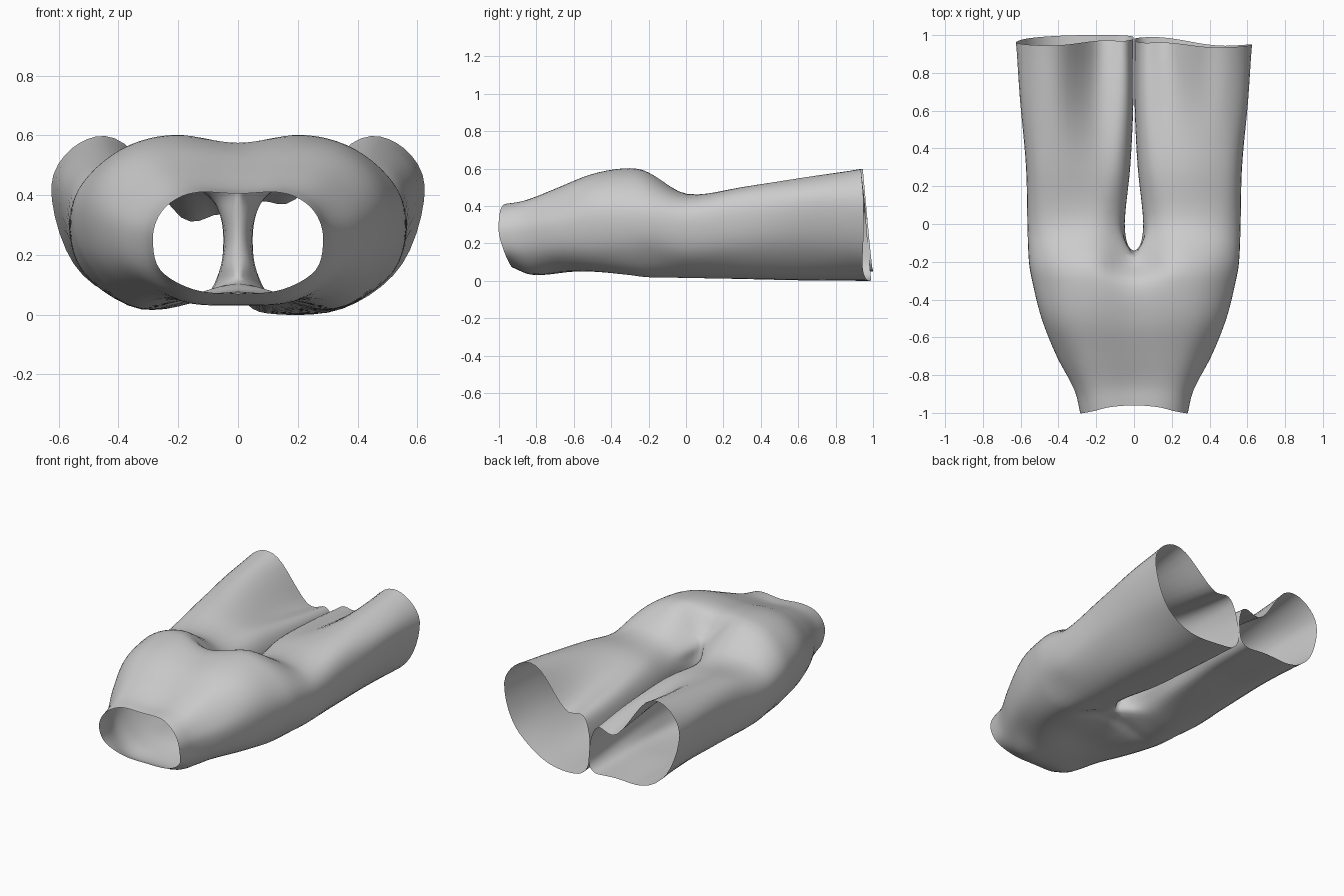
import bpy, bmesh
from mathutils import Vector

if "Cube" in bpy.data.objects:
    bpy.data.objects.remove(bpy.data.objects["Cube"])

# Cross-sections of the right half: (x, z) from top centre round the outside to bottom centre
HIPS = {
    -1.0: [(0, .405), (.13, .41), (.21, .385), (.265, .33), (.285, .25), (.26, .15), (.15, .085), (0, .07)],
    -.88: [(0, .42), (.15, .43), (.24, .405), (.295, .34), (.315, .26), (.29, .14), (.18, .045), (0, .033)],
    -.70: [(0, .485), (.18, .495), (.29, .47), (.375, .39), (.41, .29), (.37, .15), (.22, .055), (0, .04)],
    -.50: [(0, .555), (.2, .572), (.35, .54), (.455, .45), (.49, .32), (.44, .15), (.28, .05), (0, .075)],
    -.30: [(0, .565), (.19, .603), (.36, .57), (.49, .47), (.54, .34), (.49, .16), (.32, .028), (0, .085)],
    -.20: [(0, .45), (.19, .575), (.37, .55), (.505, .46), (.557, .34), (.51, .17), (.32, .015), (0, .115)],
}
LEGS = {
    0.00: [(.1, .4), (.2, .455), (.38, .46), (.51, .42), (.565, .32), (.52, .14), (.33, .018), (.13, .05)],
    0.30: [(.08, .41), (.19, .445), (.38, .5), (.52, .475), (.572, .36), (.53, .17), (.35, .02), (.1, .03)],
    0.65: [(.06, .375), (.2, .385), (.39, .545), (.53, .53), (.605, .42), (.54, .19), (.35, .018), (.1, .015)],
    0.99: [(.06, .335), (.19, .325), (.38, .572), (.53, .575), (.625, .43), (.55, .17), (.35, .02), (.1, .004)],
}
# Inner thigh, bottom to top, starting at the crotch seam
INNER = {
    -.20: [(0, .19), (0, .27), (0, .36)],
    -.12: [(.05, .16), (.034, .25), (.042, .34)],
    0.00: [(.065, .14), (.05, .24), (.06, .33)],
    0.30: [(.035, .12), (.02, .22), (.028, .33)],
    0.65: [(.015, .09), (.003, .19), (.012, .3)],
    0.99: [(.015, .06), (.003, .17), (.015, .27)],
}
WAIST_SLANT = [.04, .03, .01, 0, 0, .03, .06, .075]
CROTCH_BULGE = [.04, .05, .035]
STEPS = 5


def hermite(keys, pts, t):
    """Smooth curve through pts at parameters keys, evaluated at t."""
    n = len(keys)
    i = max(k for k in range(n - 1) if keys[k] <= t + 1e-9)

    def tangent(k):
        a, b = max(k - 1, 0), min(k + 1, n - 1)
        return (pts[b] - pts[a]) / (keys[b] - keys[a])
    h = keys[i + 1] - keys[i]
    u = (t - keys[i]) / h
    return (pts[i] * (2*u**3 - 3*u*u + 1) + tangent(i) * h * (u**3 - 2*u*u + u)
            + pts[i + 1] * (3*u*u - 2*u**3) + tangent(i + 1) * h * (u**3 - u*u))


def fine(keys):
    out = []
    for a, b in zip(keys, keys[1:]):
        out += [a + (b - a) * k / STEPS for k in range(STEPS)]
    return out + [keys[-1]]


def place(y, j, p, inner):
    """Section point to 3D, with the slanted waist, crotch saddle and hem."""
    x, z = p
    if inner:
        dy = CROTCH_BULGE[j] if y == -.2 else 0
    else:
        dy = WAIST_SLANT[j] * max(0, 1 - (y + 1) / .4)
    if y > .9:
        dy -= .055 * z / .6
    return Vector((x, y + dy, z))


def around(pts, lo, hi):
    """Resample pts along the section between indices lo and hi."""
    idx = list(range(len(pts)))
    return [hermite(idx, pts, t) for t in fine(list(range(lo, hi + 1)))]


def flip(p):
    return Vector((-p.x, p.y, p.z))


def tent(v, centre, reach):
    u = max(0, 1 - abs(v - centre) / reach)
    return u * u * (3 - 2 * u)


# Rows of points: open arcs over the hips, closed rings down the legs
outer = {**HIPS, **LEGS}
oy, iy = sorted(outer), sorted(INNER)
otracks = [[place(y, j, outer[y][j], False) for y in oy] for j in range(8)]
itracks = [[place(y, j, INNER[y][j], True) for y in iy] for j in range(3)]
arcs, inners = [], []
for y in fine(oy):
    p = [hermite(oy, t, y) for t in otracks]
    if y < -.2 + 1e-6:
        p[0].x = p[7].x = 0
        arcs.append(around([flip(p[1])] + p + [flip(p[6])], 1, 8))
        if y > -.2 - 1e-6:
            q = [hermite(iy, t, -.2) for t in itracks]
            line = around([p[7]] + q + [p[0]], 0, 4)
            for v in line:
                v.x = 0
            inners.append(line)
    else:
        q = [hermite(iy, t, y) for t in itracks]
        ring = around([q[2]] + p + q + p[:2], 1, 12)
        cut = 7 * STEPS
        arcs.append(ring[:cut + 1])
        inners.append(ring[cut:])

bm = bmesh.new()


def skin(rows, side):
    grid = []
    for row in rows:
        line = []
        for p in row:
            x, y, z = max(p.x, 0), p.y, p.z
            grow = min(1, max(0, y) * 1.6)
            if side < 0:
                # left leg: hollow underside, slightly longer hem
                z += .06 * grow * max(0, 1 - z / .2) * tent(x, .2, .36)
                y += .01 * grow
            else:
                # right leg: shallower groove on top, hem pulled up on the outer underside
                z += .065 * max(0, y) * tent(x, .16, .24) * min(1, max(0, z - .2) / .12)
                y -= .05 * max(0, y - .5) * 2 * tent(x, .5, .4) * max(0, 1 - z / .45)
            line.append(bm.verts.new((x * side, y, z)))
        grid.append(line)
    for a, b in zip(grid, grid[1:]):
        for k in range(len(a) - 1):
            bm.faces.new((a[k], a[k + 1], b[k + 1], b[k]))


for side in (1, -1):
    skin(arcs, side)
    skin(inners, side)
bmesh.ops.remove_doubles(bm, verts=bm.verts, dist=1e-4)

# Relax the cloth, leaving the waist and hems in place; the crotch gets extra rounding
free = [v for v in bm.verts if not v.is_boundary]
crotch = [v for v in free if abs(v.co.x) < .15 and -.3 < v.co.y < .0]
for verts, times in ((free, 2), (crotch, 4)):
    for _ in range(times):
        bmesh.ops.smooth_vert(bm, verts=verts, factor=.35, use_axis_x=True, use_axis_y=True, use_axis_z=True)
bmesh.ops.recalc_face_normals(bm, faces=bm.faces)

mesh = bpy.data.meshes.new("trousers")
bm.to_mesh(mesh)
bm.free()
trousers = bpy.data.objects.new("trousers", mesh)
bpy.context.collection.objects.link(trousers)
for f in mesh.polygons:
    f.use_smooth = True
